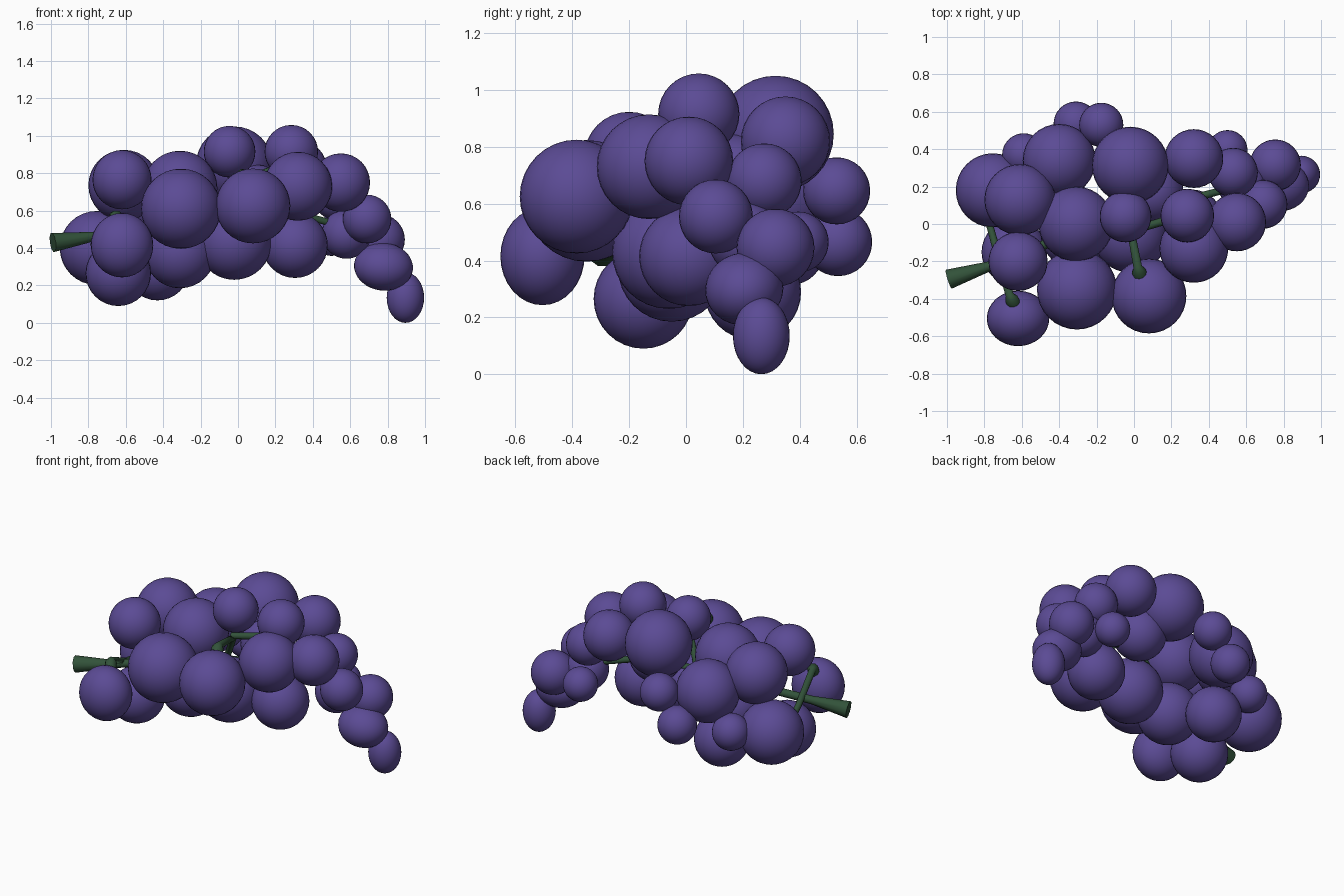
import bpy
from mathutils import Vector


def material(name, color):
    m = bpy.data.materials.new(name)
    m.diffuse_color = (*color, 1)
    return m


purple = material("grape_skin", (0.105, 0.07, 0.30))
green = material("stem_green", (0.032, 0.085, 0.042))


def grape(name, x, y, z, rx, ry=None, rz=None, tilt=(0, 0, 0)):
    bpy.ops.mesh.primitive_uv_sphere_add(segments=32, ring_count=16, radius=1,
                                         location=(x, y, z), rotation=tilt)
    o = bpy.context.object
    o.name = name
    o.scale = (rx, ry or rx, rz or rx)
    o.data.materials.append(purple)
    bpy.ops.object.shade_smooth()


def stem(name, points):
    """Round tapered tube through (x, y, z, radius) points."""
    c = bpy.data.curves.new(name, 'CURVE')
    c.dimensions = '3D'
    c.bevel_depth = 1.0
    c.bevel_resolution = 3
    c.use_fill_caps = True
    s = c.splines.new('POLY')
    s.points.add(len(points) - 1)
    for p, (x, y, z, r) in zip(s.points, points):
        p.co = (x, y, z, 1)
        p.radius = r
    o = bpy.data.objects.new(name, c)
    bpy.context.collection.objects.link(o)
    c.materials.append(green)


# Upper grapes
upper = [
    (-.31, 0, .72, .2), (-.02, .315, .845, .205), (-.40, .34, .64, .195),
    (-.61, .13, .735, .19), (-.62, -.2, .765, .158), (-.045, .04, .915, .138),
    (.285, .045, .915, .143), (.32, .35, .82, .157), (.32, -.13, .73, .184),
    (.55, .01, .75, .156), (.53, .275, .68, .132), (.1, .17, .68, .165),
]
# Front and underside grapes
lower = [
    (-.305, -.35, .61, .214), (.08, -.385, .625, .2), (-.755, .18, .4, .198),
    (-.64, -.15, .265, .175), (-.43, .235, .29, .17), (-.31, -.05, .375, .19),
    (-.02, -.06, .43, .2), (.305, .01, .415, .175),
]
# Small grapes at the back and towards the tip
small = [
    (-.175, .53, .645, .118), (-.31, .535, .465, .12), (-.59, .37, .43, .115),
    (.5, .395, .465, .107), (.58, .21, .475, .132), (.755, .315, .445, .137),
    (.69, .105, .555, .13),
]
for group, items in (("upper", upper), ("lower", lower), ("small", small)):
    for i, g in enumerate(items):
        grape(f"{group}_grape_{i + 1}", *g)

# Slightly oval grapes
grape("side_grape", -.62, -.505, .415, .167, .148, .172)
grape("tip_grape_inner", .778, .205, .3, .158, .138, .127, (.2, .1, 0))
grape("tip_grape_end", .895, .265, .135, .1, .1, .135)

# Main stalk with flared cut end
stem("main_stem", [(-.99, -.295, .43, .053), (-.77, -.225, .462, .026),
                   (-.45, -.1, .52, .025), (-.1, .02, .58, .024),
                   (.25, .12, .6, .022), (.55, .2, .52, .018),
                   (.75, .24, .38, .014), (.87, .26, .2, .01)])

# Side branches
stem("left_branch", [(-.79, .06, .4, .018), (-.74, -.12, .45, .02),
                     (-.665, -.38, .575, .022), (-.655, -.4, .57, .036),
                     (-.64, -.43, .53, .036)])
stem("front_branch", [(-.1, .02, .58, .02), (-.02, -.02, .76, .021),
                      (.02, -.23, .8, .023), (.025, -.25, .79, .038),
                      (.04, -.29, .74, .038)])
stem("top_branch", [(-.02, -.04, .78, .02), (.14, .01, .8, .022), (.27, .04, .85, .02)])
